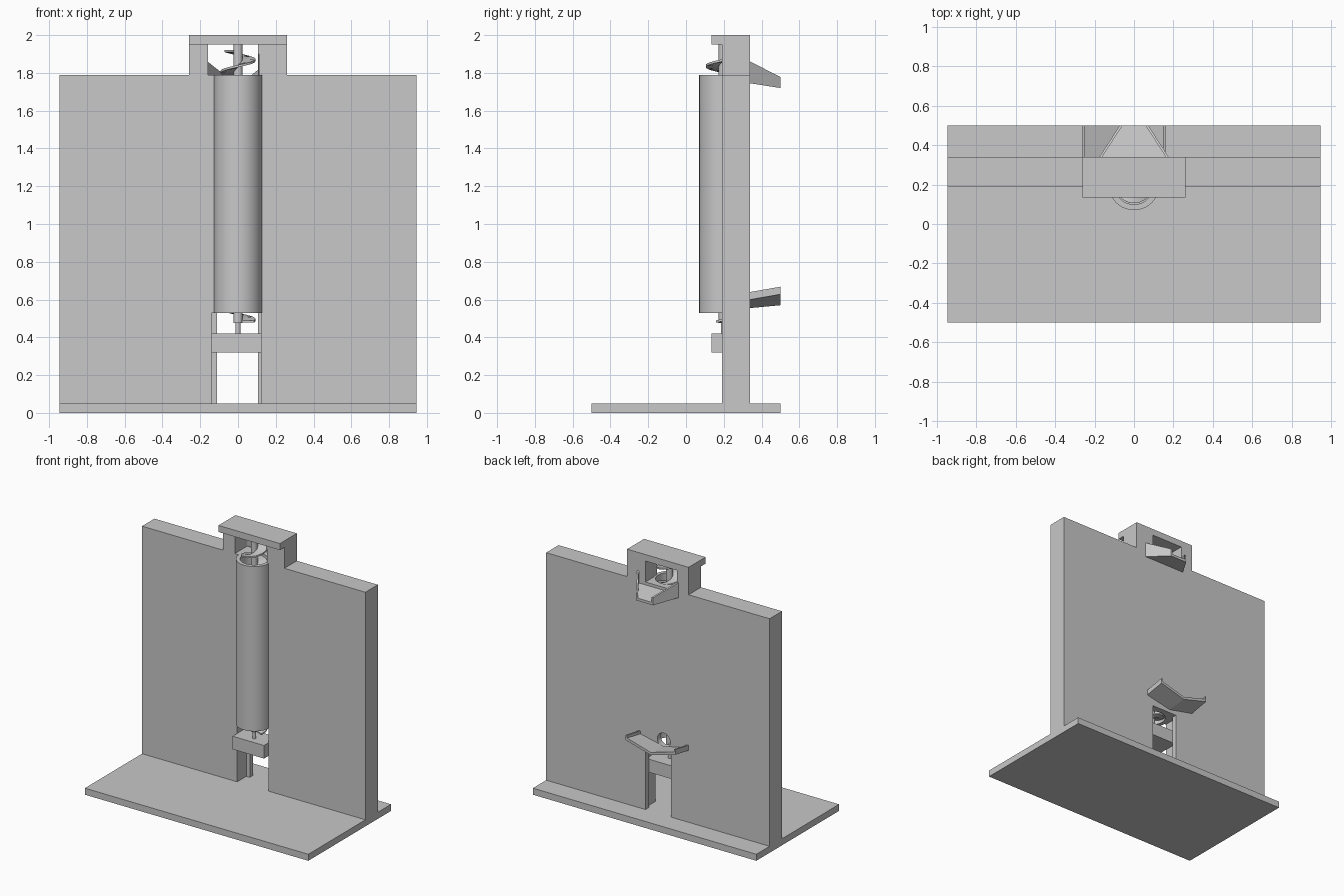
import bpy, bmesh, math

cube = bpy.data.objects.get("Cube")
if cube:
    bpy.data.objects.remove(cube, do_unlink=True)

grey = bpy.data.materials.new("plain_grey")
grey.use_nodes = True
grey.diffuse_color = (0.58, 0.58, 0.58, 1)
grey.node_tree.nodes["Principled BSDF"].inputs["Base Color"].default_value = grey.diffuse_color

AXIS_Y = 0.197   # screw and tube axis
BACK = 0.34      # rear face of the wall


def finish(name, bm):
    bmesh.ops.recalc_face_normals(bm, faces=bm.faces)
    mesh = bpy.data.meshes.new(name)
    bm.to_mesh(mesh)
    bm.free()
    mesh.materials.append(grey)
    ob = bpy.data.objects.new(name, mesh)
    bpy.context.collection.objects.link(ob)
    return ob


def activate(ob):
    bpy.ops.object.select_all(action='DESELECT')
    ob.select_set(True)
    bpy.context.view_layer.objects.active = ob


def smooth(ob):
    activate(ob)
    bpy.ops.object.shade_smooth_by_angle(angle=math.radians(35))


def loft(name, section_a, y_a, section_b, y_b):
    """Solid between two matching x-z outlines."""
    bm = bmesh.new()
    a = [bm.verts.new((x, y_a, z)) for x, z in section_a]
    b = [bm.verts.new((x, y_b, z)) for x, z in section_b]
    bm.faces.new(a)
    bm.faces.new(b[::-1])
    for i in range(len(a)):
        j = (i + 1) % len(a)
        bm.faces.new((a[i], b[i], b[j], a[j]))
    return finish(name, bm)


def box(name, x0, x1, y0, y1, z0, z1):
    outline = [(x0, z0), (x1, z0), (x1, z1), (x0, z1)]
    return loft(name, outline, y0, outline, y1)


def cylinder(name, r, z0, z1, x=0, y=AXIS_Y):
    bm = bmesh.new()
    bmesh.ops.create_cone(bm, cap_ends=True, segments=64, radius1=r, radius2=r, depth=z1 - z0)
    bmesh.ops.translate(bm, verts=bm.verts, vec=(x, y, (z0 + z1) / 2))
    return finish(name, bm)


def cut(ob, cutters):
    activate(ob)
    for c in cutters:
        m = ob.modifiers.new("cut", 'BOOLEAN')
        m.operation = 'DIFFERENCE'
        m.solver = 'EXACT'
        m.object = c
        bpy.ops.object.modifier_apply(modifier=m.name)


# Base and upright wall with the two top posts
box("base_plate", -0.945, 0.945, -0.5, 0.5, 0, 0.05)
outline = [(-0.945, 0.05), (0.945, 0.05), (0.945, 1.79), (0.26, 1.79), (0.26, 1.95), (0.105, 1.95),
           (0.105, 1.79), (-0.16, 1.79), (-0.16, 1.95), (-0.26, 1.95), (-0.26, 1.79), (-0.945, 1.79)]
wall = loft("wall", outline, 0.19, outline, BACK)
box("top_bearing_plate", -0.26, 0.26, 0.135, BACK, 1.95, 2.0)
box("lower_bearing_block", -0.14, 0.125, 0.135, 0.3, 0.32, 0.42)
tube = cylinder("lift_tube", 0.127, 0.53, 1.79)

# Cutters: stepped lower slot, tube bore and round ball inlet
inlet = cylinder("inlet_cutter", 0.055, -0.08, 0.08, 0, 0)
inlet.rotation_euler.x = math.pi / 2
inlet.location = (-0.05, 0.32, 0.62)
bpy.context.view_layer.update()
bore = cylinder("bore_cutter", 0.098, 0.4, 1.9)
cutters = [
    box("wide_slot_cutter", -0.14, 0.125, 0.1, 0.3, 0.02, 0.53),
    box("narrow_slot_cutter", -0.11, 0.105, 0.25, 0.4, 0.02, 0.53),
    cylinder("groove_cutter", 0.112, 0.5, 1.9),
    inlet,
]
cut(wall, cutters)
cut(tube, [bore, inlet])
for c in cutters + [bore]:
    bpy.data.objects.remove(c, do_unlink=True)
smooth(wall)
smooth(tube)

# Screw shaft, thin journal and helical blade
smooth(cylinder("screw_shaft", 0.024, 0.475, 1.95))
smooth(cylinder("shaft_journal", 0.013, 0.4, 0.48))


def helix(name, z0, z1, pitch, front_z, r0, r1, thick, steps=40):
    bm = bmesh.new()
    rows = []
    n = int((z1 - z0) / pitch * steps)
    for i in range(n + 1):
        z = z0 + (z1 - z0) * i / n
        a = (z - front_z) / pitch * math.tau - math.pi / 2
        rows.append([bm.verts.new((r * math.cos(a), AXIS_Y + r * math.sin(a), z + dz))
                     for r, dz in ((r0, 0), (r1, 0), (r1, thick), (r0, thick))])
    for p, q in zip(rows, rows[1:]):
        for k in range(4):
            m = (k + 1) % 4
            bm.faces.new((p[k], p[m], q[m], q[k]))
    bm.faces.new(rows[0])
    bm.faces.new(rows[-1][::-1])
    return finish(name, bm)


smooth(helix("screw_blade", 0.478, 1.91, 0.125, 1.83, 0.015, 0.092, 0.012))


# Lower inlet chute: shallow V with end lips
def v_section(mid, edge):
    half = [(0.21, edge), (0.21, edge + 0.04), (0.198, edge + 0.04), (0.198, edge + 0.018)]
    right = [(-0.05 + x, z) for x, z in half]
    left = [(-0.05 - x, z) for x, z in half[::-1]]
    return [(-0.05, mid)] + right + [(-0.05, mid + 0.02)] + left


loft("inlet_chute", v_section(0.555, 0.6), BACK, v_section(0.57, 0.628), 0.5)


# Upper outlet chute: tapering trough sloping away from the wall
def u_section(w, bottom, floor, top, t=0.014):
    half = [(w, bottom), (w, top), (w - t, top), (w - t, floor)]
    return half + [(-x, z) for x, z in half[::-1]]


loft("outlet_chute", u_section(0.175, 1.745, 1.768, 1.86), BACK,
     u_section(0.072, 1.72, 1.74, 1.778), 0.5)
